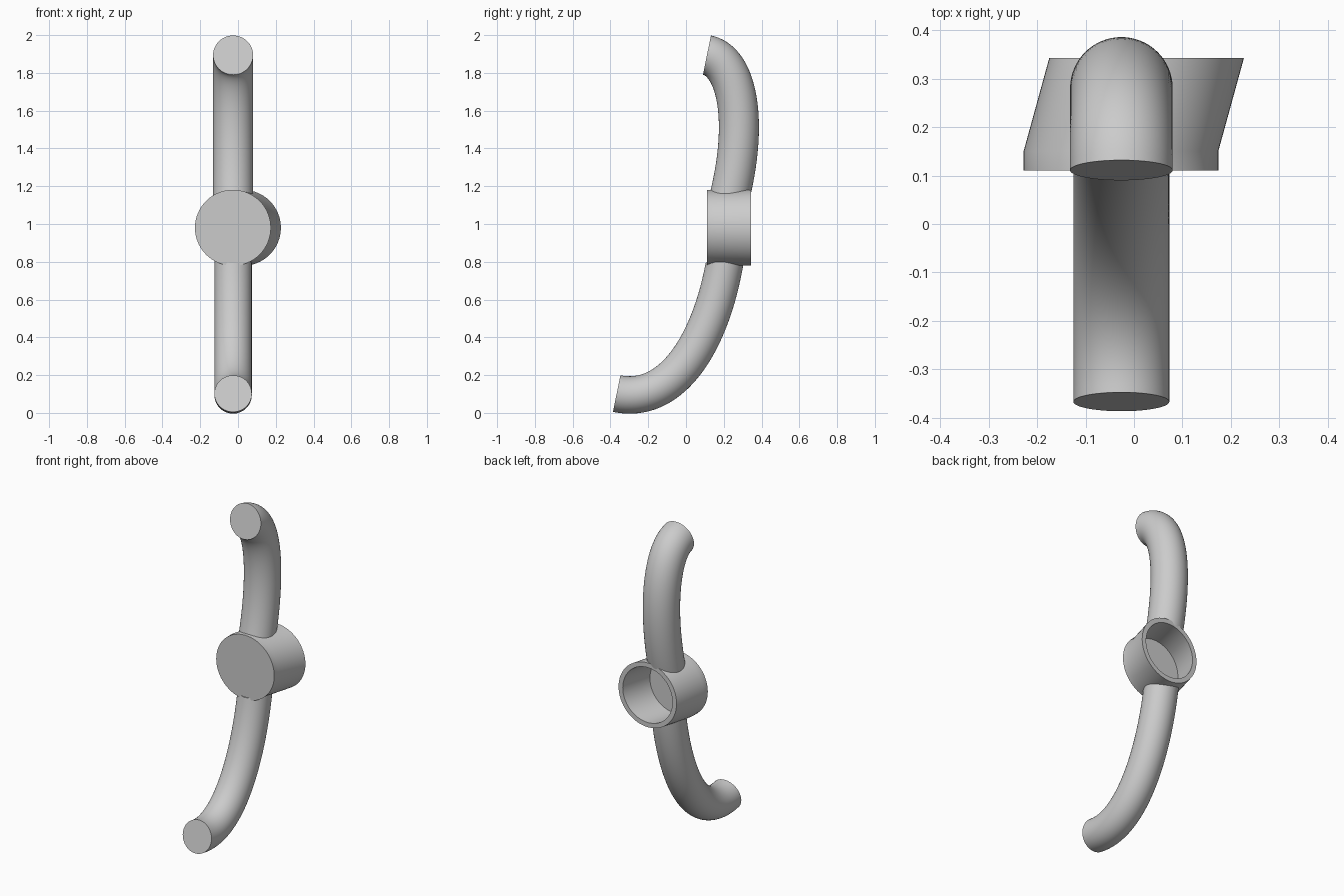
import bpy, bmesh, math
from mathutils import Vector

if "Cube" in bpy.data.objects:
    bpy.data.objects.remove(bpy.data.objects["Cube"], do_unlink=True)

grey = bpy.data.materials.new("plain grey")
grey.use_nodes = True
grey.diffuse_color = (0.6, 0.6, 0.6, 1)
grey.node_tree.nodes["Principled BSDF"].inputs["Base Color"].default_value = grey.diffuse_color

SIDES = 64
ARM_X = -0.026


def loft(name, rings):
    """Join rings (centre, side axis, up axis, radius) and cap both ends."""
    bm = bmesh.new()
    loops = []
    for centre, side, up, radius in rings:
        loops.append([bm.verts.new(centre + radius * (side * math.cos(a) + up * math.sin(a)))
                      for a in (2 * math.pi * i / SIDES for i in range(SIDES))])
    for low, high in zip(loops, loops[1:]):
        for i in range(SIDES):
            j = (i + 1) % SIDES
            bm.faces.new((low[i], low[j], high[j], high[i]))
    bm.faces.new(loops[0])
    bm.faces.new(loops[-1])
    bmesh.ops.recalc_face_normals(bm, faces=bm.faces)
    mesh = bpy.data.meshes.new(name)
    bm.to_mesh(mesh)
    bm.free()
    mesh.materials.append(grey)
    obj = bpy.data.objects.new(name, mesh)
    bpy.context.collection.objects.link(obj)
    return obj


def activate(obj):
    bpy.ops.object.select_all(action='DESELECT')
    obj.select_set(True)
    bpy.context.view_layer.objects.active = obj


def collar_rings(profile):
    """Upright rings whose centres slide sideways behind the front plate."""
    return [(Vector((-0.027 + max(0, y - 0.15) * 0.275, y, 0.98)),
             Vector((1, 0, 0)), Vector((0, 0, 1)), r) for y, r in profile]


def arm(name, points, radius, steps=40):
    """Round tube along a cubic curve in the side plane."""
    p = [Vector((ARM_X, y, z)) for y, z in points]
    rings = []
    for k in range(steps + 1):
        t = k / steps
        s = 1 - t
        centre = p[0]*s**3 + 3*p[1]*t*s*s + 3*p[2]*t*t*s + p[3]*t**3
        tangent = (p[1]-p[0])*s*s + 2*(p[2]-p[1])*s*t + (p[3]-p[2])*t*t
        side = Vector((1, 0, 0))
        rings.append((centre, side, tangent.normalized().cross(side), radius))
    return loft(name, rings)


# Slanted cup, open at the back
collar = loft("collar_cup", collar_rings(
    [(0.11, 0.201), (0.15, 0.201), (0.343, 0.201), (0.343, 0.172), (0.15, 0.172)]))

# Curved arms above and below the cup
upper = arm("upper_arm", [(0.111, 1.894), (0.28, 1.86), (0.35, 1.5), (0.19, 1.0)], 0.106)
lower = arm("lower_arm", [(-0.367, 0.102), (-0.02, 0.032), (0.185, 0.5), (0.225, 0.95)], 0.099)

# Trim the arms inside the cup wall
cutter = loft("arm_cutter", collar_rings([(0.0, 0.186), (0.15, 0.186), (0.5, 0.186)]))
cutter.hide_render = True
for obj in (upper, lower):
    activate(obj)
    cut = obj.modifiers.new("trim", 'BOOLEAN')
    cut.operation = 'DIFFERENCE'
    cut.solver = 'EXACT'
    cut.object = cutter
    bpy.ops.object.modifier_apply(modifier=cut.name)
bpy.data.objects.remove(cutter, do_unlink=True)

for obj in (collar, upper, lower):
    activate(obj)
    bpy.ops.object.shade_smooth_by_angle(angle=math.radians(30))
